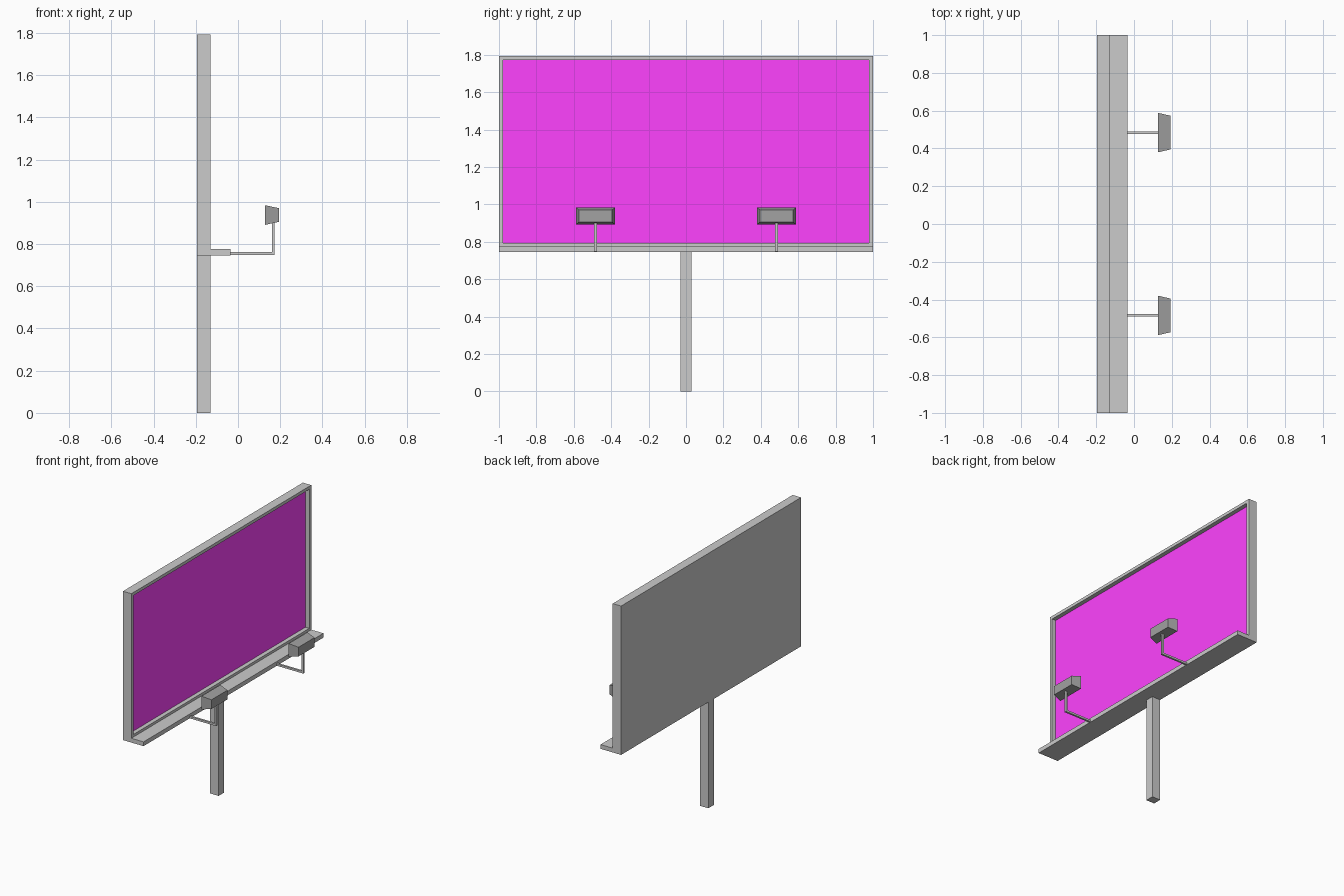
import bpy, bmesh
from mathutils import Vector

if "Cube" in bpy.data.objects:
    bpy.data.objects.remove(bpy.data.objects["Cube"])


def material(name, color):
    m = bpy.data.materials.new(name)
    m.diffuse_color = (*color, 1)
    m.use_nodes = True
    m.node_tree.nodes["Principled BSDF"].inputs["Base Color"].default_value = m.diffuse_color
    return m


def finish(name, bm, mats=()):
    me = bpy.data.meshes.new(name)
    bmesh.ops.recalc_face_normals(bm, faces=bm.faces[:])
    bm.to_mesh(me)
    bm.free()
    for m in mats:
        me.materials.append(m)
    ob = bpy.data.objects.new(name, me)
    bpy.context.collection.objects.link(ob)
    return ob


def box_bm(lo, hi):
    lo, hi = Vector(lo), Vector(hi)
    bm = bmesh.new()
    bmesh.ops.create_cube(bm, size=1)
    bmesh.ops.scale(bm, vec=hi - lo, verts=bm.verts[:])
    bmesh.ops.translate(bm, vec=(lo + hi) / 2, verts=bm.verts[:])
    return bm


grey = material("frame_grey", (0.8, 0.8, 0.8))
magenta = material("poster_magenta", (1.0, 0.055, 1.0))
dark = material("lamp_dark", (0.36, 0.36, 0.36))

BACK, FRONT, BASE, TOP = -0.195, -0.13, 0.746, 1.793

# Board: box with a recessed coloured poster area on its +x face
bm = box_bm((BACK, -1, BASE), (FRONT, 1, TOP))
face = max(bm.faces, key=lambda f: f.calc_center_median().x)
bmesh.ops.inset_region(bm, faces=[face], thickness=0.031)
for v in face.verts:
    if v.co.z < 1:
        v.co.z = 0.794
poster = bmesh.ops.extrude_discrete_faces(bm, faces=[face])["faces"][0]
bmesh.ops.translate(bm, vec=(-0.03, 0, 0), verts=poster.verts[:])
poster.material_index = 1
finish("board", bm, (grey, magenta))

# Post and walkway ledge
finish("post", box_bm((BACK, -0.03, 0), (FRONT, 0.03, BASE)))
finish("ledge", box_bm((FRONT, -1, BASE), (-0.035, 1, 0.776)))

# Two floodlights, each on an L-shaped arm
for side, s in (("left", -1), ("right", 1)):
    y = s * 0.484

    # Arm: L profile extruded sideways
    profile = [(-0.035, 0.748), (0.174, 0.748), (0.174, 0.91),
               (0.160, 0.91), (0.160, 0.762), (-0.035, 0.762)]
    bm = bmesh.new()
    f = bm.faces.new([bm.verts.new((x, y - 0.007, z)) for x, z in profile])
    ext = bmesh.ops.extrude_face_region(bm, geom=[f])["geom"]
    bmesh.ops.translate(bm, vec=(0, 0.014, 0),
                        verts=[g for g in ext if isinstance(g, bmesh.types.BMVert)])
    finish(side + "_lamp_arm", bm)

    # Lamp head: wide side faces the board, tapered toward the outside
    bm = box_bm((0.128, y - 0.104, 0.891), (0.194, y + 0.104, 0.984))
    for v in bm.verts:
        if v.co.x > 0.16:
            v.co.y += 0.015 if v.co.y < y else -0.015
            v.co.z += 0.014 if v.co.z < 0.93 else -0.014
    finish(side + "_lamp_head", bm, (dark,))
